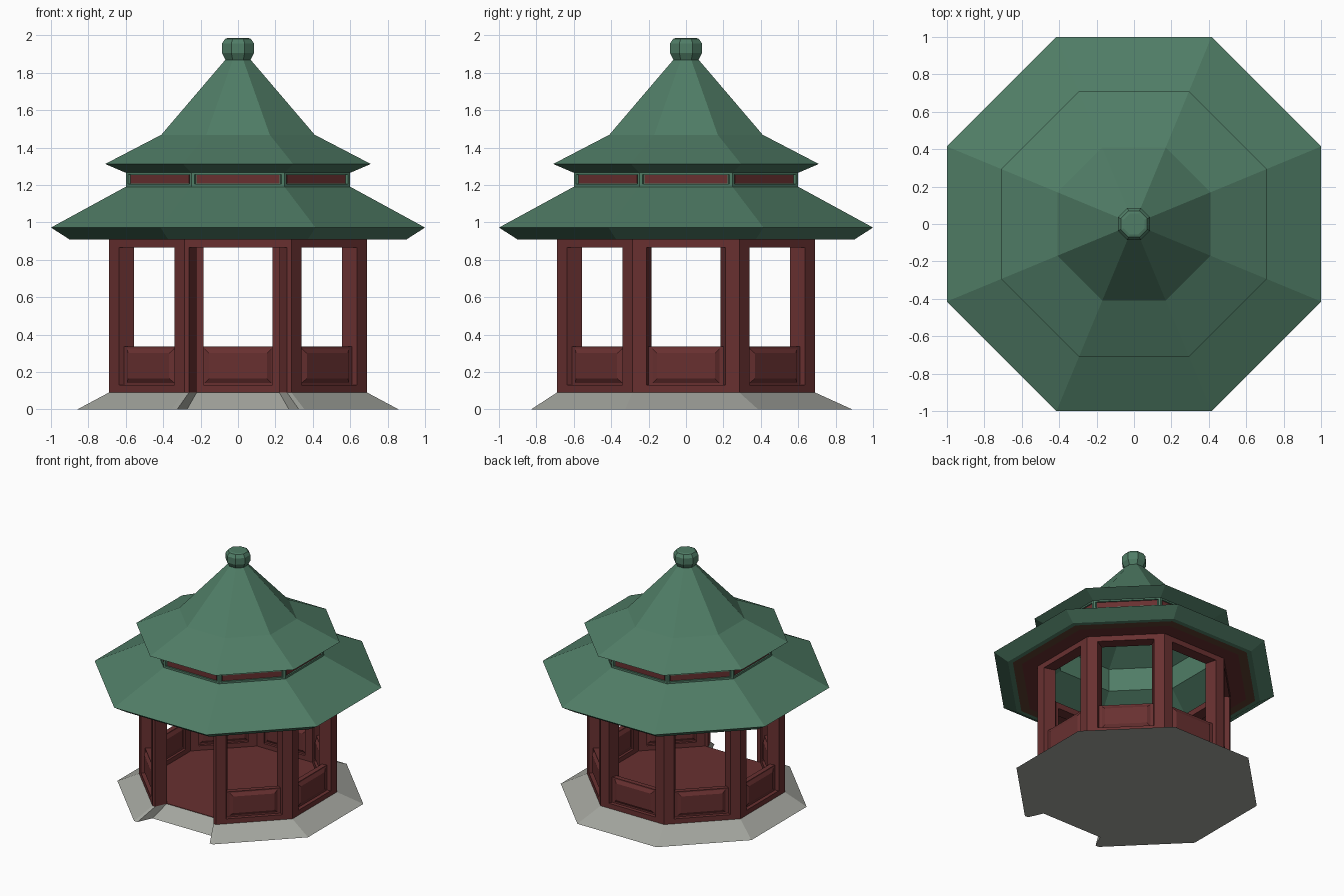
import bpy, bmesh, math
from mathutils import Matrix, Vector

cube = bpy.data.objects.get("Cube")
if cube:
    bpy.data.objects.remove(cube)

TAN = math.tan(math.pi / 8)


def material(name, color):
    m = bpy.data.materials.new(name)
    m.use_nodes = True
    m.diffuse_color = (*color, 1)
    m.node_tree.nodes["Principled BSDF"].inputs["Base Color"].default_value = (*color, 1)
    return m


GREEN = material("roof_green", (0.08, 0.205, 0.133))
RED = material("timber_red", (0.14, 0.03, 0.03))
GREY = material("stone_grey", (0.37, 0.38, 0.345))
BROWN = material("eave_brown", (0.11, 0.05, 0.03))


def finish(name, bm, *mats):
    bmesh.ops.recalc_face_normals(bm, faces=bm.faces)
    mesh = bpy.data.meshes.new(name)
    bm.to_mesh(mesh)
    bm.free()
    for m in mats:
        mesh.materials.append(m)
    ob = bpy.data.objects.new(name, mesh)
    bpy.context.collection.objects.link(ob)
    return ob


def octagon(bm, r, z, shift=0):
    """Ring of eight vertices; r is the distance to the flat sides."""
    R = r / math.cos(math.pi / 8)
    return [bm.verts.new((R * math.cos(a), R * math.sin(a) + shift, z))
            for a in (math.pi / 8 + k * math.pi / 4 for k in range(8))]


def bridge(bm, a, b, mat=0):
    for i in range(8):
        j = (i + 1) % 8
        bm.faces.new((a[i], a[j], b[j], b[i])).material_index = mat


def lathe(name, profile, mats, closed=False, colors=None):
    """Eight-sided lathe: closed profiles make a tube, open ones get end caps."""
    bm = bmesh.new()
    rings = [octagon(bm, *p) for p in profile]
    for i in range(len(rings) - (0 if closed else 1)):
        bridge(bm, rings[i], rings[(i + 1) % len(rings)], colors[i] if colors else 0)
    if not closed:
        bm.faces.new(rings[0])
        bm.faces.new(rings[-1])
    return finish(name, bm, *mats)


def block(bm, k, outer, inner):
    """Six-sided block on side k; each end is (r_low, r_high, u0, u1, z0, z1)."""
    turn = Matrix.Rotation(k * math.pi / 4, 3, 'Z')
    q = []
    for r0, r1, u0, u1, z0, z1 in (outer, inner):
        for u, r, z in ((u0, r0, z0), (u1, r0, z0), (u1, r1, z1), (u0, r1, z1)):
            q.append(bm.verts.new(turn @ Vector((u, -r, z))))
    for f in ((0, 1, 2, 3), (7, 6, 5, 4), (0, 4, 5, 1), (1, 5, 6, 2), (2, 6, 7, 3), (3, 7, 4, 0)):
        bm.faces.new([q[i] for i in f])


def bar(bm, k, ro, ri, uo, ui, z0, z1):
    block(bm, k, (ro, ro, *uo, z0, z1), (ri, ri, *ui, z0, z1))


def frame(bm, k, ro, ri, ho, hi, z, sill=True):
    """Corner posts and rails around an opening; z holds four heights."""
    co, ci = ro * TAN, ri * TAN
    bar(bm, k, ro, ri, (-co, -ho), (-ci, -hi), z[0], z[3])
    bar(bm, k, ro, ri, (ho, co), (hi, ci), z[0], z[3])
    bar(bm, k, ro, ri, (-ho, ho), (-hi, hi), z[2], z[3])
    if sill:
        bar(bm, k, ro, ri, (-ho, ho), (-hi, hi), z[0], z[1])


# Stone base, with the entrance ramp cut into its front
base = lathe("stone_base", [(0.858, 0, 0.03), (0.69, 0.09)], [GREY])
bm = bmesh.new()


def ramp_half(r):
    return 0.262 + 0.457 * (r - 0.69)


q = []
for r0, r1 in ((1.0, 1.0), (0.725, 0.5)):
    for s, r, z in ((-1, r0, -0.01), (1, r0, -0.01), (1, r1, 0.17), (-1, r1, 0.17)):
        q.append(bm.verts.new((s * ramp_half(r), -r, z)))
for f in ((0, 1, 2, 3), (7, 6, 5, 4), (0, 4, 5, 1), (1, 5, 6, 2), (2, 6, 7, 3), (3, 7, 4, 0)):
    bm.faces.new([q[i] for i in f])
cutter = finish("ramp_cutter", bm, GREY)
cutter.hide_render = True
cut = base.modifiers.new("ramp", 'BOOLEAN')
cut.operation, cut.object, cut.solver = 'DIFFERENCE', cutter, 'EXACT'
bpy.context.view_layer.objects.active = base
bpy.ops.object.modifier_apply(modifier="ramp")
bpy.data.objects.remove(cutter)

lathe("floor", [(0.601, 0.08), (0.601, 0.093)], [RED])

# Timber walls: an open entrance at the front, framed openings elsewhere
bm = bmesh.new()
for k in range(8):
    ho, hi = (0.262, 0.221) if k == 0 else (0.21, 0.185)
    frame(bm, k, 0.69, 0.60, ho, hi, (0.09, 0.13, 0.865, 0.912), sill=k > 0)
finish("wall_frames", bm, RED)

# Low panels with a bevelled field on both faces
bm = bmesh.new()
for k in range(1, 8):
    bar(bm, k, 0.66, 0.62, (-0.202, 0.202), (-0.191, 0.191), 0.13, 0.335)
    for r, out in ((0.66, 0.675), (0.62, 0.605)):
        block(bm, k, (out, out, -0.155, 0.155, 0.165, 0.30),
              (r, r, -0.18, 0.18, 0.14, 0.325))
finish("low_panels", bm, RED)

# Lower roof: hollow shell with a coloured soffit
lathe("lower_roof",
      [(0.60, 1.19), (1.0, 0.972), (0.90, 0.908), (0.865, 0.908), (0.80, 0.908),
       (0.62, 0.908), (0.62, 0.925), (0.86, 0.935), (0.88, 0.975), (0.565, 1.165)],
      [GREEN, RED, BROWN], closed=True, colors=[0, 0, 0, 2, 1, 1, 1, 0, 0, 0])

# Drum between the roofs, with framed red strips
lathe("drum", [(0.587, 1.165), (0.587, 1.275), (0.565, 1.275), (0.565, 1.165)],
      [GREEN], closed=True)
frames, strips = bmesh.new(), bmesh.new()
for k in range(8):
    frame(frames, k, 0.60, 0.586, 0.232, 0.226, (1.185, 1.205, 1.255, 1.275))
    bar(strips, k, 0.592, 0.586, (-0.222, 0.222), (-0.222, 0.222), 1.208, 1.252)
finish("drum_frames", frames, GREEN)
finish("drum_strips", strips, RED)

# Upper roof: hollow two-pitch shell
lathe("upper_roof",
      [(0.065, 1.872), (0.41, 1.468), (0.71, 1.312), (0.605, 1.267), (0.565, 1.267),
       (0.565, 1.35), (0.39, 1.44), (0.05, 1.84)], [GREEN], closed=True)

# Finial
lathe("finial", [(0.064, 1.862), (0.086, 1.905), (0.086, 1.955), (0.07, 1.98), (0.055, 1.985)],
      [GREEN])
